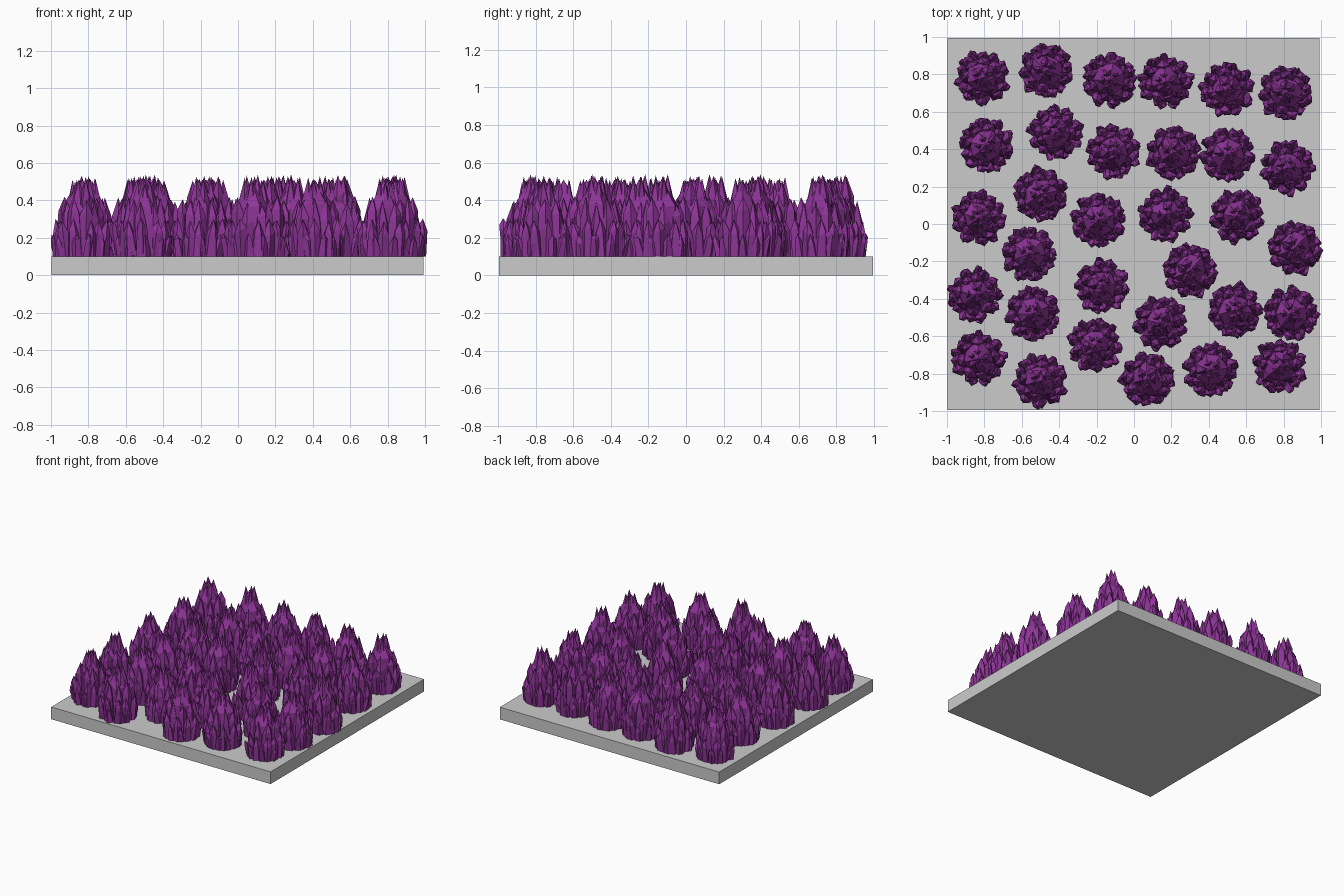
import bpy, bmesh, random
from math import sin, cos, pi
from mathutils import Vector

if "Cube" in bpy.data.objects:
    bpy.data.objects.remove(bpy.data.objects["Cube"])

random.seed(7)

purple = bpy.data.materials.new("purple_crystal")
purple.diffuse_color = (0.27, 0.035, 0.31, 1)
purple.use_nodes = True
purple.node_tree.nodes["Principled BSDF"].inputs["Base Color"].default_value = purple.diffuse_color

# Stone slab
bpy.ops.mesh.primitive_cube_add(size=1, location=(-0.003, 0, 0.05))
slab = bpy.context.object
slab.name = "slab"
slab.scale = (1.99, 1.99, 0.1)


def shard(bm, base, tip, r0, r1, sides=5):
    """Tapered leaning prism with a pointed, faceted end."""
    base, tip = Vector(base), Vector(tip)
    shoulder = base.lerp(tip, random.uniform(0.6, 0.75))
    turn = random.uniform(0, 2 * pi)
    rings = []
    for centre, r in ((base, r0), (shoulder, r1)):
        ring = []
        for i in range(sides):
            a = turn + 2 * pi * i / sides
            k = r * random.uniform(0.85, 1.15)
            dz = 0 if centre is base else random.uniform(-0.02, 0.02)
            ring.append(bm.verts.new(centre + Vector((k * cos(a), k * sin(a), dz))))
        rings.append(ring)
    top = bm.verts.new(tip)
    for i in range(sides):
        j = (i + 1) % sides
        bm.faces.new((rings[0][i], rings[0][j], rings[1][j], rings[1][i]))
        bm.faces.new((rings[1][i], rings[1][j], top))
    bm.faces.new(rings[0][::-1])


def cluster_mesh(name):
    """A blunt core with tiers of shards leaning outwards around it."""
    bm = bmesh.new()
    shard(bm, (0, 0, 0), (0, 0, 0.41), 0.10, 0.085, 7)
    # count, base radius, tip radius, tip height, shard radii
    tiers = [(5, 0.03, 0.035, 0.42, 0.055, 0.038),
             (8, 0.075, 0.085, 0.31, 0.05, 0.035),
             (10, 0.10, 0.125, 0.20, 0.042, 0.03),
             (9, 0.11, 0.142, 0.12, 0.034, 0.022)]
    for n, rb, rt, h, r0, r1 in tiers:
        off = random.uniform(0, 2 * pi)
        for i in range(n):
            a = off + 2 * pi * (i + random.uniform(-0.2, 0.2)) / n
            t = rt * random.uniform(0.92, 1.08)
            z = h * random.uniform(0.93, 1.04)
            shard(bm, (rb * cos(a), rb * sin(a), 0),
                  (t * cos(a), t * sin(a), z), r0, r1)
    me = bpy.data.meshes.new(name)
    bm.to_mesh(me)
    bm.free()
    me.materials.append(purple)
    return me


# Crystal clusters on a loosely scattered grid
spots = [(-.81, .78), (-.47, .82), (-.13, .77), (.17, .76), (.50, .72), (.81, .70),
         (-.79, .42), (-.42, .49), (-.11, .39), (.21, .38), (.50, .37), (.82, .30),
         (-.83, .03), (-.50, .16), (-.19, .02), (.17, .05), (.55, .04), (.86, -.13),
         (-.56, -.16), (-.85, -.38), (-.17, -.33), (.30, -.25),
         (-.54, -.48), (-.21, -.65), (.14, -.53), (.54, -.46), (.84, -.48),
         (-.83, -.72), (-.50, -.84), (.07, -.83), (.41, -.78), (.78, -.76)]
meshes = [cluster_mesh("cluster_%d" % i) for i in range(4)]
for i, (x, y) in enumerate(spots):
    ob = bpy.data.objects.new("crystal_cluster_%02d" % (i + 1), meshes[i % 4])
    ob.location = (x, y, 0.1)
    ob.rotation_euler.z = random.uniform(0, 2 * pi)
    bpy.context.collection.objects.link(ob)
